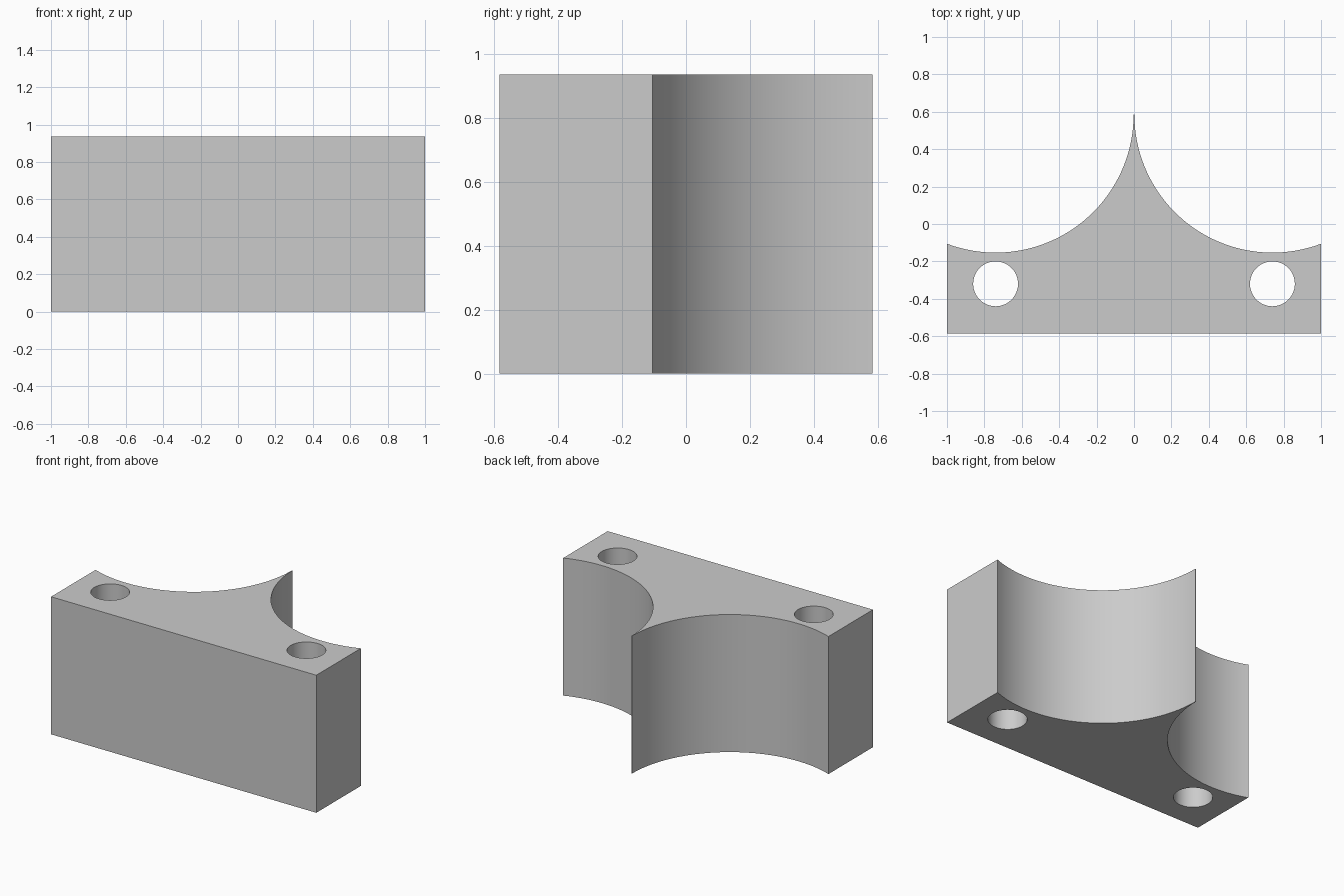
import bpy
import bmesh
from math import asin, cos, sin, pi

cube = bpy.data.objects.get("Cube")
if cube:
    bpy.data.objects.remove(cube, do_unlink=True)

HEIGHT = 0.9375
HALF_DEPTH = 0.585
BORE_X, BORE_R = 0.74, 0.738      # large scooped bores, centred level with the tip
HOLE_Y, HOLE_R = -0.32, 0.12      # small through holes
ARC_STEPS, HOLE_STEPS = 40, 48


def arc(cx, cy, r, start, end, steps):
    """Points along an arc, both ends included."""
    angles = [start + (end - start) * i / steps for i in range(steps + 1)]
    return [(cx + r * cos(a), cy + r * sin(a)) for a in angles]


def add_loop(bm, points):
    """Closed loop of edges in the base plane."""
    verts = [bm.verts.new((x, y, 0)) for x, y in points]
    return [bm.edges.new((v, verts[i - 1])) for i, v in enumerate(verts)]


# Outline: straight front and sides, two concave scoops meeting in a thin tip
outer_angle = 1.5 * pi + asin((1 - BORE_X) / BORE_R)
right_scoop = arc(BORE_X, HALF_DEPTH, BORE_R, outer_angle, pi, ARC_STEPS)
left_scoop = [(-x, y) for x, y in reversed(right_scoop)]
outline = [(-1, -HALF_DEPTH), (1, -HALF_DEPTH)] + right_scoop + left_scoop

bm = bmesh.new()
edges = add_loop(bm, outline)
for side in (-1, 1):
    edges += add_loop(bm, arc(side * BORE_X, HOLE_Y, HOLE_R, 0, 2 * pi, HOLE_STEPS)[:-1])

# Fill the section around the holes and raise it to a solid block
bmesh.ops.triangle_fill(bm, edges=edges, use_beauty=True, normal=(0, 0, 1))
raised = bmesh.ops.extrude_face_region(bm, geom=bm.faces[:], use_keep_orig=True)
top = [g for g in raised["geom"] if isinstance(g, bmesh.types.BMVert)]
bmesh.ops.translate(bm, verts=top, vec=(0, 0, HEIGHT))
bmesh.ops.recalc_face_normals(bm, faces=bm.faces[:])

mesh = bpy.data.meshes.new("bracket_block")
bm.to_mesh(mesh)
bm.free()
block = bpy.data.objects.new("bracket_block", mesh)
bpy.context.collection.objects.link(block)

# Plain grey
grey = bpy.data.materials.new("light_grey")
grey.use_nodes = True
colour = (0.6, 0.6, 0.6, 1)
grey.diffuse_color = colour
grey.node_tree.nodes["Principled BSDF"].inputs["Base Color"].default_value = colour
mesh.materials.append(grey)

# Smooth curved walls, crisp rims
bpy.ops.object.select_all(action='DESELECT')
block.select_set(True)
bpy.context.view_layer.objects.active = block
bpy.ops.object.shade_smooth_by_angle(angle=pi / 6)
